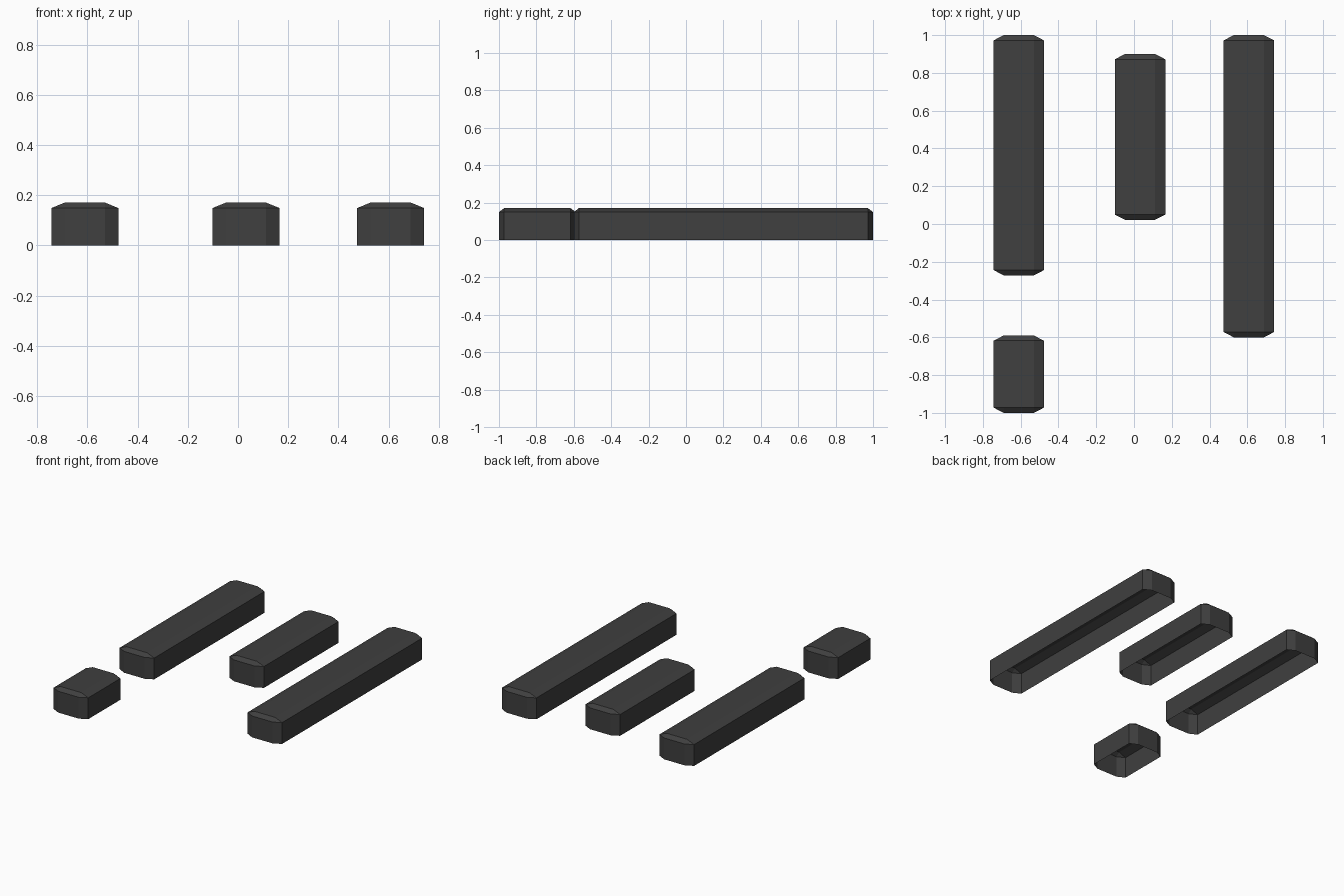
import bpy
import bmesh

if "Cube" in bpy.data.objects:
    bpy.data.objects.remove(bpy.data.objects["Cube"])

W, H = 0.267, 0.171              # bar width and height
CX, CY, CZ = 0.054, 0.028, 0.022  # chamfer size along each axis

charcoal = bpy.data.materials.new("charcoal")
charcoal.diffuse_color = (0.05, 0.05, 0.05, 1.0)
charcoal.use_nodes = True
charcoal.node_tree.nodes["Principled BSDF"].inputs["Base Color"].default_value = charcoal.diffuse_color


def bar(name, x, y0, y1):
    """Open-bottomed shell: chamfered walls, sloped shoulders, flat top."""
    a, b = W / 2, (y1 - y0) / 2
    bm = bmesh.new()
    # Outline, two points per corner, anticlockwise
    outline = []
    for sx, sy in ((1, 1), (-1, 1), (-1, -1), (1, -1)):
        pair = [(sx * a, sy * (b - CY)), (sx * (a - CX), sy * b)]
        outline += pair if sx * sy > 0 else pair[::-1]
    low = [bm.verts.new((px, py, 0)) for px, py in outline]
    high = [bm.verts.new((px, py, H - CZ)) for px, py in outline]
    top = [bm.verts.new((sx * (a - CX), sy * (b - CY), H))
           for sx, sy in ((1, 1), (-1, 1), (-1, -1), (1, -1))]
    # Walls
    for i in range(8):
        j = (i + 1) % 8
        bm.faces.new((low[i], low[j], high[j], high[i]))
    # Corner triangles and sloped shoulders
    for i in range(4):
        p, q, r = high[2 * i], high[2 * i + 1], high[(2 * i + 2) % 8]
        bm.faces.new((p, q, top[i]))
        bm.faces.new((q, r, top[(i + 1) % 4], top[i]))
    bm.faces.new(top)
    mesh = bpy.data.meshes.new(name)
    bm.to_mesh(mesh)
    bm.free()
    mesh.materials.append(charcoal)
    obj = bpy.data.objects.new(name, mesh)
    obj.location = (x, (y0 + y1) / 2, 0)
    bpy.context.collection.objects.link(obj)


# The four parallel bars
bar("left_long_bar", -0.610, -0.272, 1.0)
bar("left_short_bar", -0.610, -1.0, -0.59)
bar("middle_bar", 0.032, 0.022, 0.90)
bar("right_long_bar", 0.608, -0.60, 1.0)
